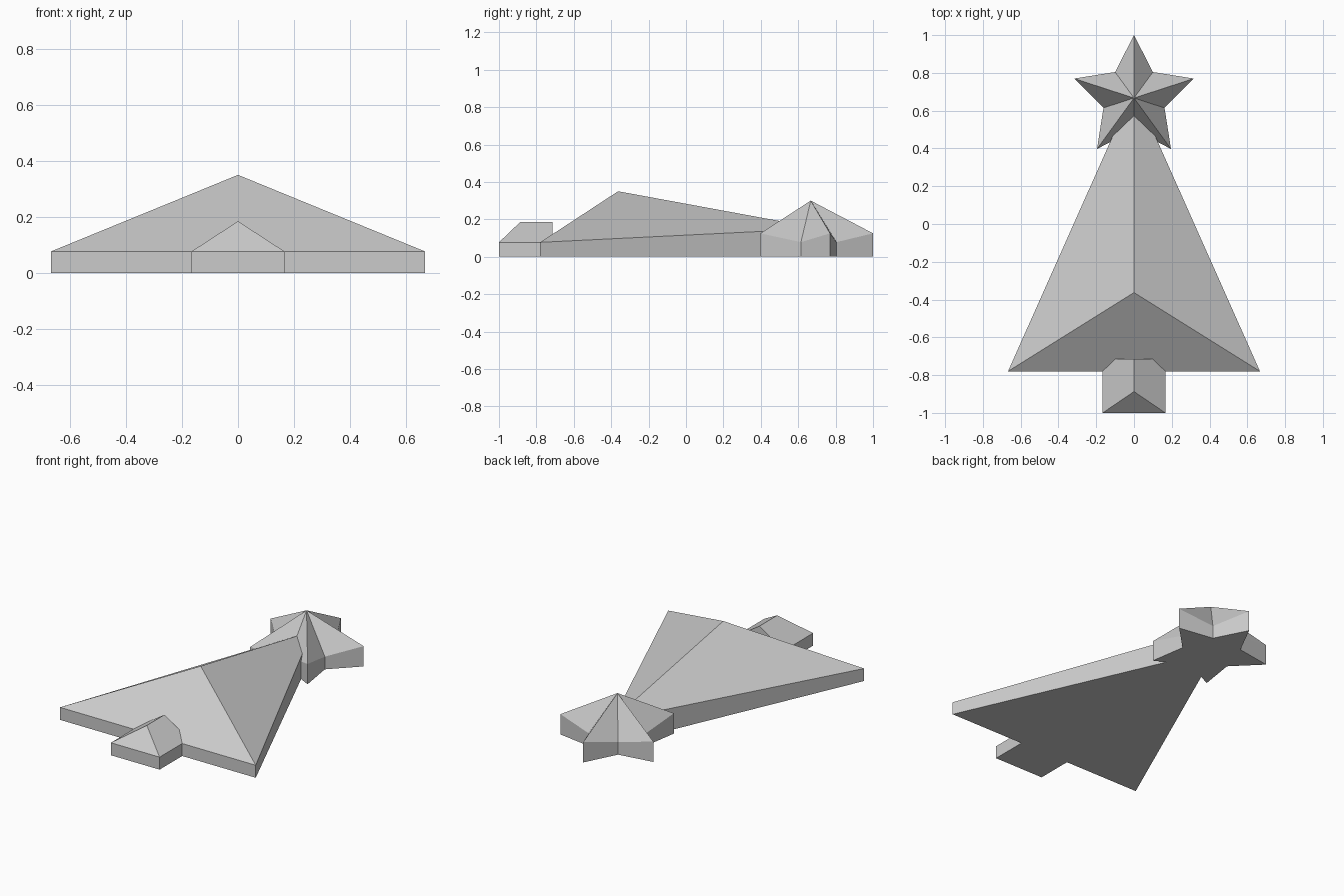
import bpy, bmesh
from math import sin, cos, pi

# Remove the default object
cube = bpy.data.objects.get("Cube")
if cube:
    bpy.data.objects.remove(cube, do_unlink=True)

# Single flat grey
grey = bpy.data.materials.new("plain_grey")
grey.use_nodes = True
colour = (0.6, 0.6, 0.6, 1.0)
grey.diffuse_color = colour
grey.node_tree.nodes["Principled BSDF"].inputs["Base Color"].default_value = colour


def roofed_slab(name, rim, peaks):
    """Flat base and upright walls up to the rim, closed by planes rising to
    the peaks; each rim edge names the peaks its roof plane reaches."""
    bm = bmesh.new()
    low = [bm.verts.new((x, y, 0)) for x, y, z, _ in rim]
    high = [bm.verts.new((x, y, z)) for x, y, z, _ in rim]
    tops = [bm.verts.new(p) for p in peaks]
    bm.faces.new(low[::-1])
    for i, corner in enumerate(rim):
        j = (i + 1) % len(rim)
        bm.faces.new((low[i], low[j], high[j], high[i]))
        bm.faces.new([high[i], high[j]] + [tops[k] for k in corner[3]])
    bmesh.ops.recalc_face_normals(bm, faces=bm.faces[:])
    mesh = bpy.data.meshes.new(name)
    bm.to_mesh(mesh)
    bm.free()
    mesh.materials.append(grey)
    obj = bpy.data.objects.new(name, mesh)
    bpy.context.collection.objects.link(obj)
    return obj


# Tree body: triangle rising to an off-centre peak
roofed_slab("tree_body",
            [(-0.667, -0.78, 0.077, [0]), (0.667, -0.78, 0.077, [0]),
             (0, 0.718, 0.151, [0])],
            [(0, -0.363, 0.35)])

# Trunk: gabled block with a sloping front end
w, front, back, eave = 0.166, -1.0, -0.715, 0.077
roofed_slab("trunk",
            [(-w, front, eave, [0]), (w, front, eave, [1, 0]),
             (w, back, eave, [1]), (-w, back, eave, [0, 1])],
            [(0, -0.887, 0.185), (0, back, 0.185)])

# Star: alternating long high tips and short low notches
star_y = 0.667
rim = []
for i in range(10):
    r, z = (0.333, 0.125) if i % 2 == 0 else (0.17, 0.078)
    a = pi / 2 + i * pi / 5
    rim.append((r * cos(a), star_y + r * sin(a), z, [0]))
roofed_slab("star", rim, [(0, star_y, 0.3)])
